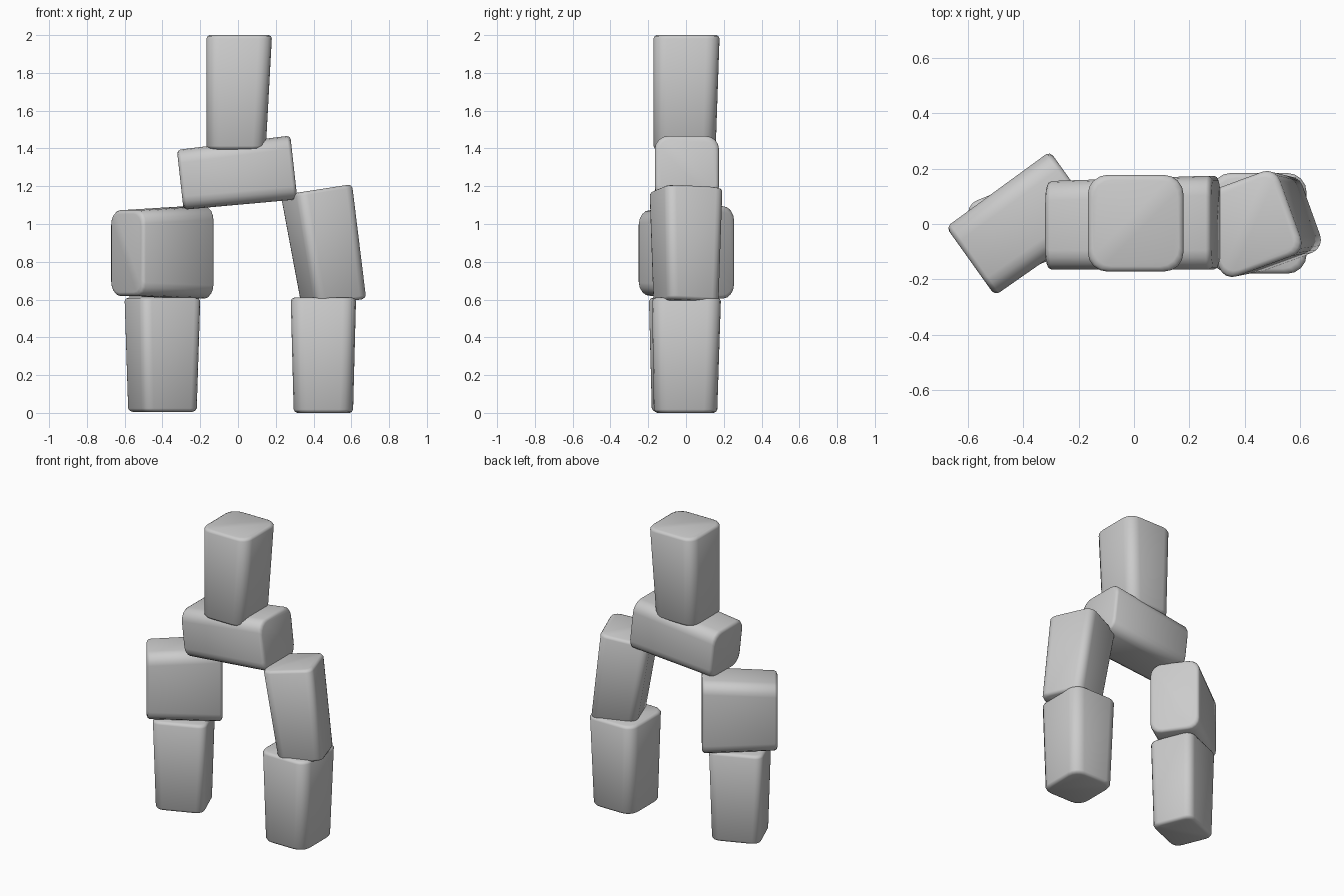
import bpy, bmesh, math
from mathutils import Matrix, Vector

cube = bpy.data.objects.get("Cube")
if cube:
    bpy.data.objects.remove(cube, do_unlink=True)

grey = bpy.data.materials.new("matte_grey")
grey.use_nodes = True
colour = (0.6, 0.6, 0.6, 1)
grey.diffuse_color = colour
grey.node_tree.nodes["Principled BSDF"].inputs["Base Color"].default_value = colour

STEPS = 4  # segments per rounded corner


def outline(rect, inset, radius):
    """Rounded rectangle, counter-clockwise."""
    x0, x1, y0, y1 = rect
    cx, cy = (x0 + x1) / 2, (y0 + y1) / 2
    hx, hy = (x1 - x0) / 2 - inset, (y1 - y0) / 2 - inset
    points = []
    for quarter, (sx, sy) in enumerate([(1, 1), (-1, 1), (-1, -1), (1, -1)]):
        for i in range(STEPS + 1):
            a = math.pi / 2 * (quarter + i / STEPS)
            points.append((cx + sx * (hx - radius) + radius * math.cos(a),
                           cy + sy * (hy - radius) + radius * math.sin(a)))
    return points


def block(name, start, end, length, location, lying=False, turn=0, tilt=0,
          spin=0, radius=0.07):
    """Tapered soft block running from the start rectangle to the end one."""
    bm = bmesh.new()
    rim = 0.018
    levels = [(0, rim), (0.006, 0.006), (rim, 0),
              (length - rim, 0), (length - 0.006, 0.006), (length, rim)]
    rings = []
    for h, inset in levels:
        t = h / length
        rect = [a + (b - a) * t for a, b in zip(start, end)]
        rings.append([bm.verts.new((x, y, h - length / 2))
                      for x, y in outline(rect, inset, radius)])
    n = len(rings[0])
    for low, high in zip(rings, rings[1:]):
        for i in range(n):
            j = (i + 1) % n
            bm.faces.new((low[i], low[j], high[j], high[i]))
    # each cap is split along its diagonal
    a, b = STEPS // 2, n // 2 + STEPS // 2
    for ring in (rings[0][::-1], rings[-1]):
        bm.faces.new(ring[a:b + 1])
        bm.faces.new(ring[b:] + ring[:a + 1])
    bmesh.ops.recalc_face_normals(bm, faces=bm.faces)
    for face in bm.faces:
        face.smooth = True
    mesh = bpy.data.meshes.new(name)
    bm.to_mesh(mesh)
    bm.free()
    mesh.materials.append(grey)
    obj = bpy.data.objects.new(name, mesh)
    bpy.context.collection.objects.link(obj)
    pitch = tilt + (90 if lying else 0)
    obj.matrix_world = (Matrix.Translation(Vector(location))
                        @ Matrix.Rotation(math.radians(turn), 4, "Z")
                        @ Matrix.Rotation(math.radians(pitch), 4, "Y")
                        @ Matrix.Rotation(math.radians(spin), 4, "Z"))


# Lower legs
block("right_lower_leg", (-0.155, 0.155, -0.14, 0.14), (-0.172, 0.172, -0.15, 0.15),
      0.605, (-0.4, -0.008, 0.308), spin=22, radius=0.05)
block("left_lower_leg", (-0.157, 0.157, -0.17, 0.165), (-0.173, 0.173, -0.18, 0.185),
      0.61, (0.452, 0, 0.305))

# Upper legs
block("right_upper_leg", (-0.222, 0.23, -0.152, 0.152), (-0.245, 0.245, -0.157, 0.157),
      0.465, (-0.402, 0, 0.85), lying=True, turn=35.5)
block("left_upper_leg", (-0.145, 0.145, -0.145, 0.145), (-0.159, 0.159, -0.162, 0.162),
      0.61, (0.462, 0, 0.88), tilt=-8.8, spin=20, radius=0.05)

# Torso and head
block("torso", (-0.16, 0.158, -0.165, 0.155), (-0.17, 0.17, -0.165, 0.175),
      0.605, (-0.005, 0, 1.266), lying=True, tilt=-6.3)
block("head", (-0.167, 0.147, -0.172, 0.157), (-0.167, 0.18, -0.172, 0.178),
      0.605, (0, 0, 1.6975))
